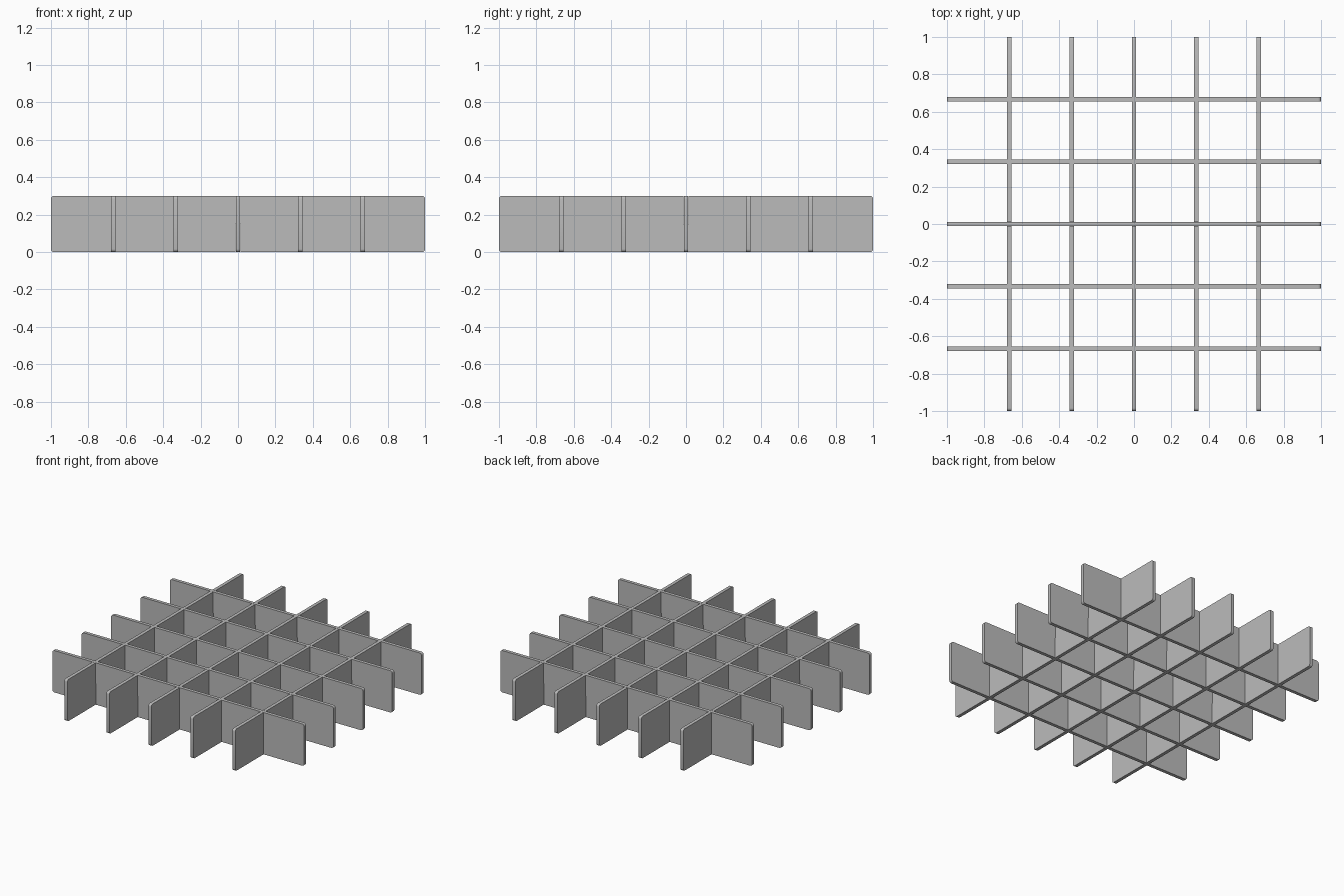
import bpy, bmesh, math
from mathutils import Vector

cube = bpy.data.objects.get("Cube")
if cube:
    bpy.data.objects.remove(cube, do_unlink=True)

HALF, HEIGHT, THICK = 1.0, 0.30, 0.024
SLOT, RADIUS, PITCH = 0.025, 0.016, 1 / 3
STOPS = [i * PITCH for i in range(-2, 3)]

grey = bpy.data.materials.new("plain grey")
grey.use_nodes = True
grey.diffuse_color = (0.5, 0.5, 0.5, 1)
grey.node_tree.nodes["Principled BSDF"].inputs["Base Color"].default_value = grey.diffuse_color


def corner(cx, cz, start, steps=4):
    """Points of a rounded quarter corner, anticlockwise."""
    angles = [math.radians(start + 90 * i / steps) for i in range(steps + 1)]
    return [(cx + RADIUS * math.cos(a), cz + RADIUS * math.sin(a)) for a in angles]


def slotted_outline(slots_below):
    """Rounded strip outline with half-height slots along one long edge."""
    x, low, high = HALF - RADIUS, RADIUS, HEIGHT - RADIUS
    slots = []
    edge = 0 if slots_below else HEIGHT
    for s in STOPS if slots_below else reversed(STOPS):
        w = SLOT / 2 if slots_below else -SLOT / 2
        slots += [(s - w, edge), (s - w, HEIGHT / 2), (s + w, HEIGHT / 2), (s + w, edge)]
    return (corner(-x, low, 180) + (slots if slots_below else []) + corner(x, low, 270)
            + corner(x, high, 0) + ([] if slots_below else slots) + corner(-x, high, 90))


def make_panel(name, slots_below, offset):
    bm = bmesh.new()
    verts = [bm.verts.new((x, -THICK / 2, z)) for x, z in slotted_outline(slots_below)]
    face = bm.faces.new(verts)
    grown = bmesh.ops.extrude_face_region(bm, geom=[face])["geom"]
    moved = [g for g in grown if isinstance(g, bmesh.types.BMVert)]
    bmesh.ops.translate(bm, verts=moved, vec=Vector((0, THICK, 0)))
    bmesh.ops.recalc_face_normals(bm, faces=bm.faces)
    mesh = bpy.data.meshes.new(name)
    bm.to_mesh(mesh)
    bm.free()
    mesh.materials.append(grey)
    panel = bpy.data.objects.new(name, mesh)
    bpy.context.collection.objects.link(panel)
    if slots_below:
        panel.location.y = offset
    else:
        panel.rotation_euler.z = math.pi / 2
        panel.location.x = offset
    return panel


# Interlocking panels: crosswise slotted from below, lengthwise from above
panels = []
for number, stop in enumerate(STOPS, 1):
    panels.append(make_panel(f"crosswise_panel_{number}", True, stop))
    panels.append(make_panel(f"lengthwise_panel_{number}", False, stop))

# Smooth rounded corners, keep flat sides crisp
bpy.ops.object.select_all(action='DESELECT')
for panel in panels:
    panel.select_set(True)
bpy.context.view_layer.objects.active = panels[0]
bpy.ops.object.shade_smooth_by_angle(angle=math.radians(30))
